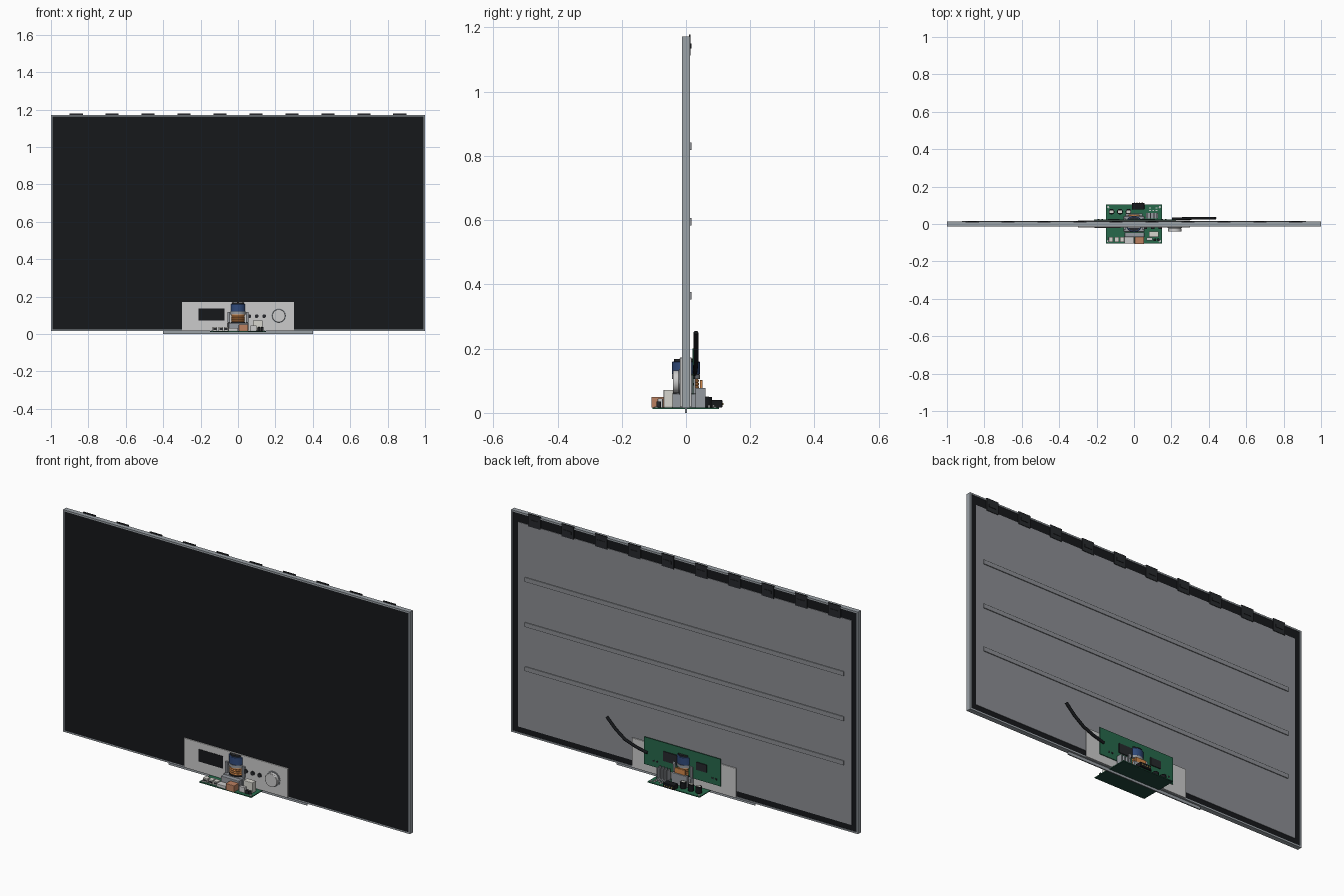
import bpy, math
from mathutils import Vector

if "Cube" in bpy.data.objects:
    bpy.data.objects.remove(bpy.data.objects["Cube"])

mats = {}
COL = dict(black=(.008, .009, .011), dark=(.02, .022, .026), frame=(.33, .36, .39), sheet=(.26, .27, .29),
           plate=(.52, .53, .54), green=(.02, .14, .07), mask=(.015, .06, .045), blue=(.03, .07, .2),
           copper=(.65, .25, .07), core=(.3, .32, .35), white=(.68, .67, .62), brown=(.5, .22, .12),
           gold=(.6, .45, .12))


def finish(o, name, col):
    o.name = name
    if col not in mats:
        m = bpy.data.materials.new(col)
        m.diffuse_color = (*COL[col], 1)
        m.use_nodes = True
        m.node_tree.nodes["Principled BSDF"].inputs["Base Color"].default_value = m.diffuse_color
        mats[col] = m
    o.data.materials.append(mats[col])
    return o


def box(name, col, x0, x1, y0, y1, z0, z1, bevel=0):
    bpy.ops.mesh.primitive_cube_add(size=1, location=((x0+x1)/2, (y0+y1)/2, (z0+z1)/2))
    o = bpy.context.object
    o.scale = (x1-x0, y1-y0, z1-z0)
    bpy.ops.object.transform_apply(location=False, rotation=False, scale=True)
    if bevel:
        b = o.modifiers.new("bevel", 'BEVEL')
        b.width, b.segments = bevel, 2
    return finish(o, name, col)


def cyl(name, col, x, y, z0, z1, r, axis='Z', n=32, bevel=0):
    """Upright cylinder z0..z1, or with axis 'Y' centred on height y and running z0..z1 in y."""
    mid = (z0+z1)/2
    loc, rot = ((x, y, mid), (0, 0, 0)) if axis == 'Z' else ((x, mid, y), (math.pi/2, 0, 0))
    bpy.ops.mesh.primitive_cylinder_add(vertices=n, radius=r, depth=z1-z0, location=loc, rotation=rot)
    o = bpy.context.object
    bpy.ops.object.shade_smooth_by_angle()
    if bevel:
        b = o.modifiers.new("bevel", 'BEVEL')
        b.width, b.segments = bevel, 2
    return finish(o, name, col)


# Display: frame bars, dark glass, rear sheet with ribs
Z0, Z1 = .015, 1.172
for s in (-1, 1):
    box("frame_side", "frame", *sorted((s, s*.992)), -.0125, .0125, Z0, Z1)
box("frame_top", "frame", -.992, .992, -.0125, .0125, Z1-.008, Z1)
box("frame_bottom", "frame", -.992, .992, -.0125, .0125, Z0, Z0+.008)
box("screen_glass", "black", -.992, .992, -.0115, .009, Z0+.008, Z1-.008)
box("rear_sheet", "sheet", -.962, .962, .009, .0115, .052, 1.118)
for z in (.365, .595, .83):
    box("rear_rib", "sheet", -.92, .92, .0115, .017, z-.012, z+.012, .002)
box("bottom_bar", "frame", -.4, .4, -.003, .003, 0, Z0)

# Ribbon tabs along the top edge
for i in range(10):
    x = -.865 + i*.1922
    box("ribbon_tab", "dark", x-.035, x+.035, .009, .0145, 1.112, 1.178)
    box("tab_chip", "dark", x-.022, x+.022, .0145, .017, 1.135, 1.15)

# Control plate with window, buttons and knob
box("front_plate", "plate", -.3, .3, -.019, -.0125, .018, .172, .0015)
box("rear_plate", "plate", -.3, .3, .0115, .0175, .018, .172, .0015)
box("display_window", "black", -.212, -.072, -.021, -.019, .073, .137)
for x in (.06, .1, .14):
    cyl("button", "dark", x, .095, -.026, -.019, .01, 'Y', 20)
cyl("knob_base", "frame", .218, .097, -.022, -.019, .039, 'Y', 40)
cyl("knob", "plate", .218, .097, -.041, -.022, .035, 'Y', 40, .002)

# Rear circuit board and chips
box("rear_board", "green", -.215, .225, .0195, .0235, .058, .2)
box("large_chip", "dark", .03, .112, .0235, .028, .105, .155)
box("small_chip", "dark", -.138, -.078, .0235, .028, .11, .15)
for x in (-.19, -.17, .15, .17):
    box("chip_resistor", "dark", x-.005, x+.005, .0235, .0255, .085, .093)

# Power cable
cu = bpy.data.curves.new("cable", 'CURVE')
cu.dimensions = '3D'
cu.bevel_depth, cu.bevel_resolution, cu.use_fill_caps = .0075, 3, True
sp = cu.splines.new('POLY')
pts = [(.205, .027, .122), (.27, .029, .138), (.33, .031, .16), (.385, .031, .2), (.435, .031, .25)]
sp.points.add(len(pts)-1)
for p, c in zip(sp.points, pts):
    p.co = (*c, 1)
cable = bpy.data.objects.new("power_cable", cu)
bpy.context.collection.objects.link(cable)
finish(cable, "power_cable", "black")

# Horizontal power board
B = .0165
box("power_board", "green", -.15, .15, -.105, .103, .0125, B)
box("board_underside", "mask", -.149, .149, -.104, .102, .0115, .0125)
for x in (-.138, .138):
    for y in (-.092, .09):
        cyl("mount_screw", "plate", x, y, B, B+.003, .006, n=16)

# Transformer: core, winding, cap, pins
box("core_base", "core", -.055, .055, -.042, .042, B, .06, .002)
for s in (-1, 1):
    box("core_leg", "core", *sorted((s*.042, s*.056)), -.03, .03, .06, .118, .002)
cyl("lower_flange", "dark", 0, 0, .06, .065, .043)
for i in range(4):
    cyl("winding", "copper", 0, 0, .065+i*.01, .075+i*.01, .04, bevel=.003)
cyl("upper_flange", "core", 0, 0, .105, .12, .044)
cyl("cap", "blue", 0, 0, .12, .16, .043, bevel=.002)
cyl("cap_lid", "dark", 0, 0, .16, .168, .037)
cyl("lid_ring", "brown", 0, 0, .168, .17, .02)
for x in (-.013, .013):
    cyl("terminal", "dark", x, 0, .168, .181, .004, n=12)

# Front components
for x in (-.123, -.092, -.064):
    box("front_connector", "white", x-.012, x+.012, -.096, -.07, B, .038, .001)
    box("connector_slot", "dark", x-.008, x+.008, -.0965, -.095, .022, .032)
box("input_socket", "core", -.05, .055, -.07, -.045, B, .06, .002)
box("socket_front", "plate", -.052, .0, -.104, -.07, B, .032, .002)
box("relay", "brown", .004, .054, -.108, -.07, B, .05, .002)
box("film_capacitor", "white", .08, .132, -.07, -.04, B, .072, .003)
box("filter_block", "plate", .066, .1, -.088, -.072, B, .045, .002)
for x in (.112, .13):
    cyl("front_capacitor", "dark", x, -.085, B, .036, .007, n=20, bevel=.001)

# Rear components
for x in (-.125, -.08, -.035):
    cyl("rear_capacitor", "black", x+.005, .066, B, .05, .015, n=24, bevel=.002)
    box("capacitor_top", "white", x-.006, x+.016, .06, .072, .05, .0512)
for x in (.07, .088, .106, .124):
    box("heatsink_fin", "core", x-.003, x+.003, .03, .06, B, .078)
box("heatsink_base", "core", .065, .129, .03, .06, B, .024)
box("rear_choke", "copper", -.03, .03, .043, .052, .075, .102, .002)
box("choke_stand", "core", -.045, .045, .042, .056, B, .075, .002)
box("rear_socket", "black", -.01, .055, .078, .113, B, .04, .002)
for i in range(4):
    cyl("socket_pin", "gold", .002+i*.014, .0275, .112, .116, .003, 'Y', 10)
for x, y in ((.085, .072), (.103, .072), (.121, .072), (.085, .086), (.121, .086)):
    box("small_part", "plate", x-.005, x+.005, y-.003, y+.003, B, .024)
